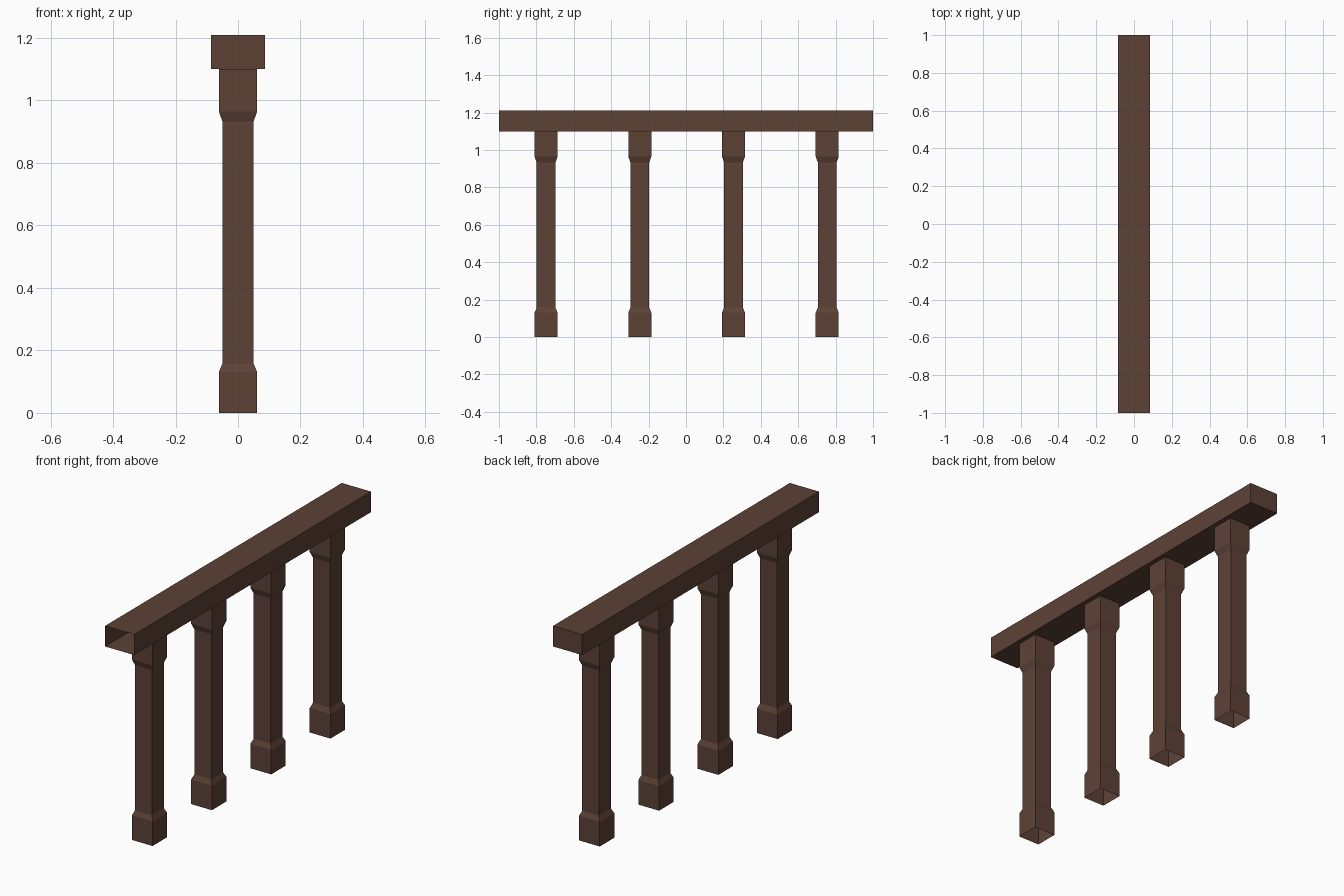
import bpy, bmesh

if "Cube" in bpy.data.objects:
    bpy.data.objects.remove(bpy.data.objects["Cube"])

wood = bpy.data.materials.new("dark brown wood")
wood.diffuse_color = (0.109, 0.054, 0.037, 1.0)
wood.use_nodes = True
wood.node_tree.nodes["Principled BSDF"].inputs["Base Color"].default_value = wood.diffuse_color


def finish(bm, name):
    bmesh.ops.recalc_face_normals(bm, faces=bm.faces)
    mesh = bpy.data.meshes.new(name)
    bm.to_mesh(mesh)
    bm.free()
    mesh.materials.append(wood)
    obj = bpy.data.objects.new(name, mesh)
    bpy.context.collection.objects.link(obj)
    return obj


def square_post(name, y, profile):
    """Hollow square post, open at both ends, from (half width, z) pairs."""
    bm = bmesh.new()
    rings = [[bm.verts.new((sx * r, y + sy * r, z))
              for sx, sy in ((-1, -1), (1, -1), (1, 1), (-1, 1))]
             for r, z in profile]
    for low, high in zip(rings, rings[1:]):
        for i in range(4):
            j = (i + 1) % 4
            bm.faces.new((low[i], low[j], high[j], high[i]))
    # open shell: make every side face outward
    obj = finish(bm, name)
    return obj


# Four posts with wider chamfered foot and head
PROFILE = [(0.0615, 0.0), (0.0615, 0.131), (0.05, 0.157),
           (0.05, 0.933), (0.0615, 0.965), (0.0615, 1.10)]
for n in range(4):
    square_post(f"post_{n + 1}", -0.748 + 0.501 * n, PROFILE)

# Handrail: box left open at its front end
bm = bmesh.new()
bmesh.ops.create_cube(bm, size=1.0)
for v in bm.verts:
    v.co = (v.co.x * 0.172, v.co.y * 2.0, 1.155 + v.co.z * 0.11)
bm.normal_update()
bmesh.ops.delete(bm, geom=[f for f in bm.faces if f.normal.y < -0.5],
                 context='FACES_ONLY')
finish(bm, "handrail")
